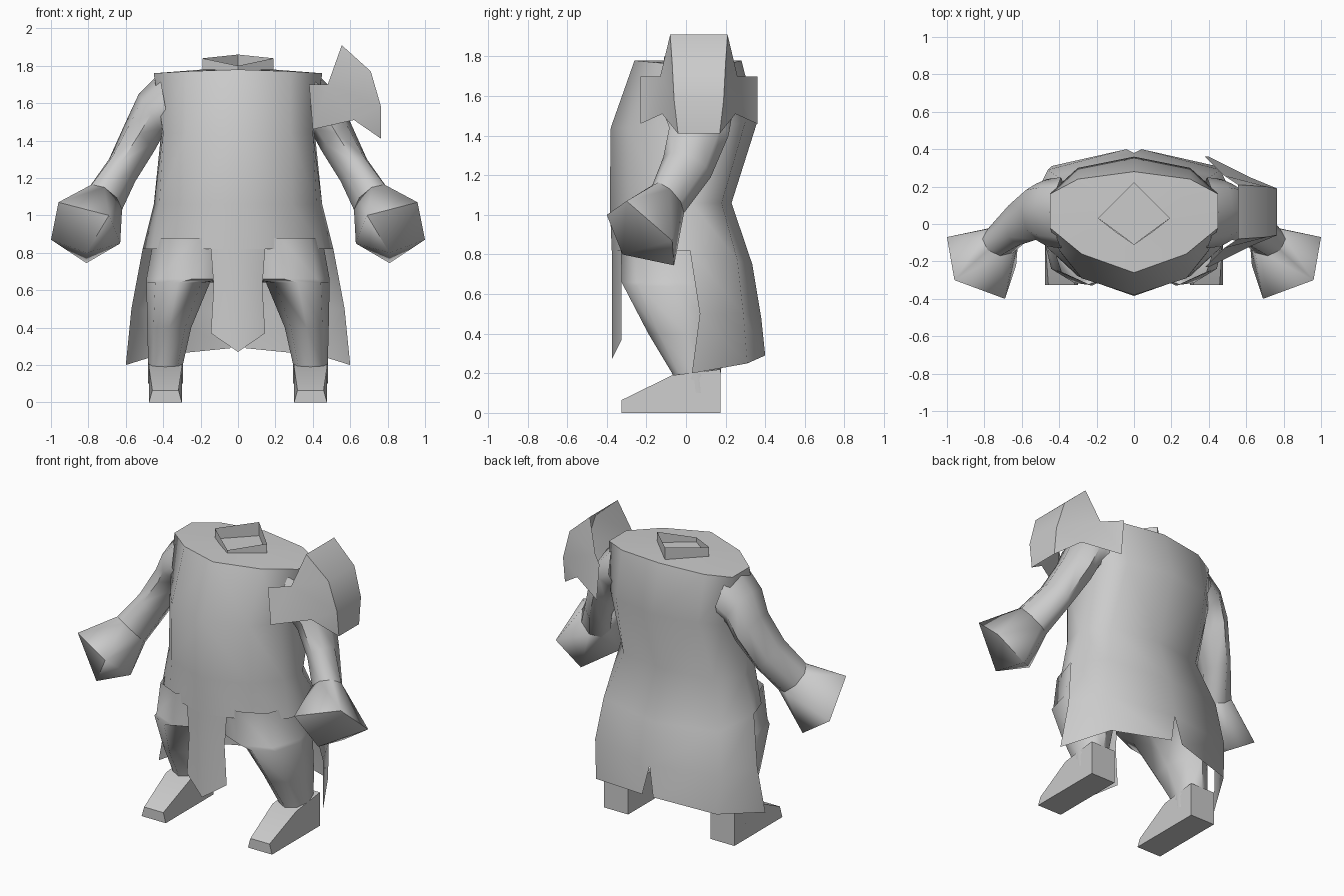
import bpy, bmesh, math
from mathutils import Vector

if "Cube" in bpy.data.objects:
    bpy.data.objects.remove(bpy.data.objects["Cube"])

grey = bpy.data.materials.new("plain_grey")
grey.diffuse_color = (0.6, 0.6, 0.6, 1)
grey.use_nodes = True
grey.node_tree.nodes["Principled BSDF"].inputs["Base Color"].default_value = grey.diffuse_color


def finish(name, bm, angle=60):
    bmesh.ops.remove_doubles(bm, verts=bm.verts, dist=0.0005)
    bmesh.ops.recalc_face_normals(bm, faces=bm.faces)
    me = bpy.data.meshes.new(name)
    bm.to_mesh(me)
    bm.free()
    me.materials.append(grey)
    ob = bpy.data.objects.new(name, me)
    bpy.context.collection.objects.link(ob)
    bpy.ops.object.select_all(action='DESELECT')
    ob.select_set(True)
    bpy.context.view_layer.objects.active = ob
    bpy.ops.object.shade_smooth_by_angle(angle=math.radians(angle))
    return ob


def loft(bm, rows, closed=False, caps=(False, False)):
    vs = [[bm.verts.new(p) for p in r] for r in rows]
    for a, b in zip(vs, vs[1:]):
        n = len(a)
        for i in range(n if closed else n - 1):
            j = (i + 1) % n
            bm.faces.new((a[i], a[j], b[j], b[i]))
    for want, r in zip(caps, (vs[0], vs[-1])):
        if want:
            bm.faces.new(r)


def flip(rows, s):
    return [[(p[0] * s, p[1], p[2]) for p in r] for r in rows]


# Tunic: half rows run from front centre round the side to back centre
body = [
    [(0, -.11, 1.78), (.10, -.04, 1.78), (.19, .03, 1.78), (.19, .03, 1.78), (.10, .12, 1.78), (0, .22, 1.78)],
    [(0, -.26, 1.78), (.28, -.16, 1.77), (.45, -.02, 1.76), (.45, .16, 1.76), (.3, .24, 1.77), (0, .28, 1.78)],
    [(0, -.38, 1.44), (.28, -.29, 1.44), (.40, -.14, 1.44), (.41, .20, 1.45), (.3, .30, 1.47), (0, .36, 1.47)],
    [(0, -.385, 1.06), (.29, -.28, 1.06), (.42, -.12, 1.06), (.45, .03, 1.06), (.33, .18, 1.06), (0, .23, 1.06)],
    [(0, -.375, .82), (.30, -.28, .82), (.46, -.13, .82), (.51, .02, .82), (.42, .26, .77), (0, .335, .75)],
]
# Coat tail: back columns only, parted at the centre of the hem
tail = [
    body[-1][3:],
    [(.57, .07, .5), (.46, .29, .5), (0, .38, .48)],
    [(.60, .03, .2), (.44, .31, .25), (.04, .40, .29)],
]
bm = bmesh.new()
for s in (1, -1):
    loft(bm, flip(body, s))
    loft(bm, flip(tail, s))
bmesh.ops.dissolve_degenerate(bm, dist=0.0005, edges=bm.edges)
finish("tunic", bm)

# Collar and the neck cap inside it
bm = bmesh.new()
base = [(0, -.11, 1.77), (.19, .03, 1.77), (0, .22, 1.77), (-.19, .03, 1.77)]
rim = [(0, -.11, 1.80), (.19, .03, 1.84), (0, .22, 1.86), (-.19, .03, 1.84)]
loft(bm, [base, rim], True, (True, False))
finish("collar", bm, 40)

# Front cloth
bm = bmesh.new()
loft(bm, [[(-w, -.325, z), (0, -.375, zc), (w, -.325, z)]
          for w, z, zc in ((.145, .82, .82), (.13, .62, .62), (.145, .37, .27))])
finish("front_cloth", bm)


def oval(x0, x1, y0, y1, z):
    """Rounded eight-sided leg section."""
    cx, cy, rx, ry = (x0 + x1) / 2, (y0 + y1) / 2, (x1 - x0) / 2, (y1 - y0) / 2
    k = .72
    pts = ((-1, 0), (-k, -k), (0, -1), (k, -k), (1, 0), (k, k), (0, 1), (-k, k))
    return [(cx + a * rx, cy + b * ry, z) for a, b in pts]


def band(outer, inner, b):
    """Eight-sided arm section between an outer and an inner point, depth vector b."""
    o, i, b = Vector(outer), Vector(inner), Vector(b)
    c, a = (o + i) / 2, (o - i) / 2
    return [tuple(c + a * math.cos(t * math.pi / 4) + b * math.sin(t * math.pi / 4))
            for t in range(8)]


leg = [oval(0, .45, -.33, .2, .88), oval(0, .49, -.325, .22, .66),
       oval(.15, .49, -.315, .22, .64), oval(.25, .485, -.19, .2, .4),
       oval(.295, .48, -.07, .175, .2), oval(.295, .48, -.05, .175, .1)]
arm = [band((-.42, .06, 1.76), (-.36, .06, 1.42), (0, .19, 0)),
       band((-.53, .07, 1.65), (-.40, .05, 1.43), (0, .18, 0)),
       band((-.60, .08, 1.50), (-.45, .05, 1.34), (0, .15, -.02)),
       band((-.69, .02, 1.30), (-.55, -.01, 1.18), (0, .12, -.05)),
       band((-.81, -.08, 1.13), (-.62, -.10, 1.03), (0, .08, -.07))]
fist = arm[-1] + [(-1, -.07, .87), (-.96, -.30, 1.07), (-.69, -.40, 1.0),
                  (-.63, -.22, .85), (-.81, -.32, .80), (-.81, -.06, .745)]
foot_side = [(.175, 0), (-.325, 0), (-.325, .065), (-.07, .19), (.175, .22)]

for side, s in (("right", 1), ("left", -1)):
    bm = bmesh.new()
    loft(bm, flip(leg, s), True)
    finish(side + "_leg", bm)

    # Foot wedge, slightly narrower at the toe
    bm = bmesh.new()
    rows = [[(s * (.388 + e * (.088 if y > -.1 or z == 0 else .07)), y, z)
             for y, z in foot_side] for e in (-1, 1)]
    loft(bm, rows, True, (True, True))
    finish(side + "_foot", bm, 50)

    bm = bmesh.new()
    loft(bm, flip(arm, -s), True)
    finish(side + "_arm", bm)

    bm = bmesh.new()
    for p in flip([fist], -s)[0]:
        bm.verts.new(p)
    bmesh.ops.convex_hull(bm, input=bm.verts)
    finish(side + "_fist", bm)

# Shoulder guard: outer strip with a wing in front and behind
edge = [(.765, -.04, 1.41), (.765, -.06, 1.58), (.71, -.07, 1.77), (.555, -.08, 1.91)]
wing = [(.48, -.13, 1.70), (.38, -.23, 1.70), (.40, -.23, 1.46), (.62, -.12, 1.51)]
bm = bmesh.new()
mirror_y = lambda pts: [(x, .13 - y, z) for x, y, z in pts]
loft(bm, [edge, mirror_y(edge)])
for m in (lambda p: p, mirror_y):
    e = [bm.verts.new(p) for p in m(edge)]
    w = [bm.verts.new(p) for p in m(wing)]
    bm.faces.new(w)
    bm.faces.new((e[0], e[1], w[3]))
    bm.faces.new((e[1], e[2], w[0], w[3]))
    bm.faces.new((e[2], e[3], w[0]))
finish("shoulder_guard", bm, 45)
